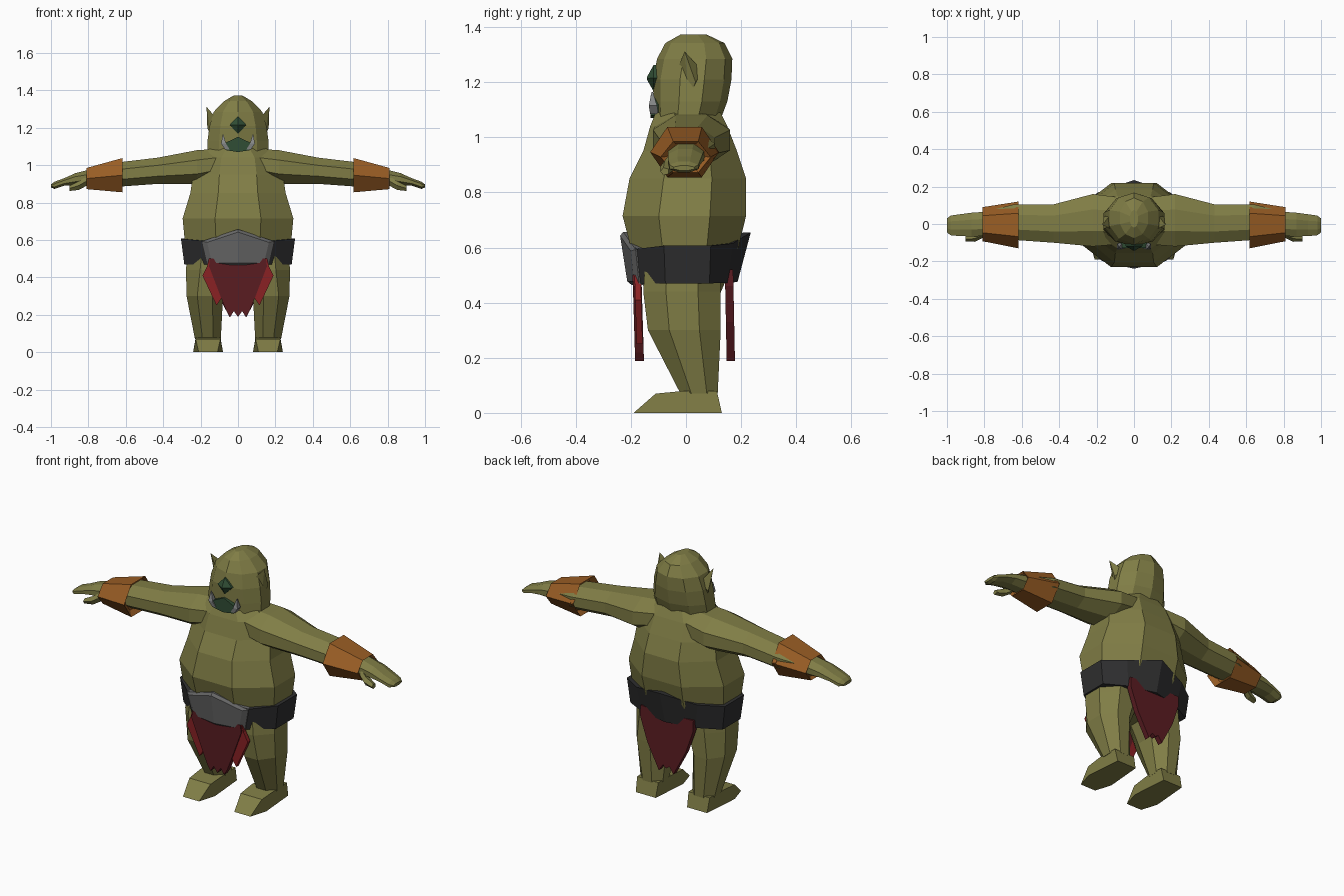
import bpy, bmesh, math
from mathutils import Vector


def material(name, r, g, b):
    m = bpy.data.materials.new(name)
    m.diffuse_color = (r, g, b, 1)
    return m


SKIN = material("olive skin", 0.215, 0.205, 0.06)
LEATHER = material("orange leather", 0.32, 0.11, 0.018)
BELT = material("dark belt", 0.028, 0.028, 0.029)
STEEL = material("grey metal", 0.14, 0.14, 0.14)
RED = material("red cloth", 0.26, 0.016, 0.018)
DARK_RED = material("dark red cloth", 0.105, 0.012, 0.016)
GREEN = material("dark green", 0.03, 0.075, 0.035)
TUSK = material("tusk grey", 0.25, 0.26, 0.26)


def finish(name, bm, mat, mirror=False):
    bmesh.ops.recalc_face_normals(bm, faces=bm.faces)
    me = bpy.data.meshes.new(name)
    bm.to_mesh(me)
    bm.free()
    me.materials.append(mat)
    ob = bpy.data.objects.new(name, me)
    bpy.context.collection.objects.link(ob)
    if mirror:
        ob.modifiers.new("mirror", 'MIRROR').use_mirror_merge = False
    return ob


def skin_rings(bm, rings, closed=False):
    """Bridge equal-sized rings of points; cap the ends or join them."""
    vs = [[bm.verts.new(p) for p in r] for r in rings]
    n = len(vs[0])
    pairs = list(zip(vs, vs[1:])) + ([(vs[-1], vs[0])] if closed else [])
    for a, b in pairs:
        for i in range(n):
            j = (i + 1) % n
            bm.faces.new((a[i], a[j], b[j], b[i]))
    if not closed:
        bm.faces.new(vs[0])
        bm.faces.new(vs[-1])


def loft(name, axis, stations, n, mat, mirror=False, half=True):
    """Stations: position on axis, then min/max of the two other axes."""
    ang = [2 * math.pi * (i + (0.5 if half else 0)) / n for i in range(n)]
    cm = max(abs(math.cos(a)) for a in ang)
    sm = max(abs(math.sin(a)) for a in ang)
    rings = []
    for p, a0, a1, b0, b1 in stations:
        ring = []
        for t in ang:
            a = (a0 + a1) / 2 + (a1 - a0) / 2 * math.cos(t) / cm
            b = (b0 + b1) / 2 + (b1 - b0) / 2 * math.sin(t) / sm
            ring.append({'x': (p, a, b), 'y': (a, p, b), 'z': (a, b, p)}[axis])
        rings.append(ring)
    bm = bmesh.new()
    skin_rings(bm, rings)
    return finish(name, bm, mat, mirror)


def plate(name, pts, y, lean, thick, mat, mirror=False):
    """Flat xz outline with thickness; lean shifts y per unit below z 0.47."""
    bm = bmesh.new()
    skin_rings(bm, [[(x, y + d + lean * (0.47 - z), z) for x, z in pts] for d in (0, thick)])
    return finish(name, bm, mat, mirror)


def both_sides(pts):
    """Complete a right-hand outline that starts and ends on the centre line."""
    return pts + [(-p[0],) + tuple(p[1:]) for p in reversed(pts) if p[0] > 1e-6]


# Torso
loft("torso", 'z', [
    (0.40, -0.18, 0.18, -0.11, 0.11), (0.47, -0.265, 0.265, -0.16, 0.14),
    (0.60, -0.285, 0.285, -0.20, 0.19), (0.715, -0.296, 0.296, -0.23, 0.218),
    (0.85, -0.255, 0.255, -0.205, 0.218), (0.95, -0.24, 0.24, -0.155, 0.185),
    (1.04, -0.215, 0.215, -0.13, 0.15), (1.09, -0.15, 0.15, -0.11, 0.125)], 8, SKIN)

# Head
loft("head", 'z', [
    (1.05, -0.165, 0.165, -0.113, 0.12), (1.13, -0.163, 0.163, -0.118, 0.15),
    (1.21, -0.152, 0.152, -0.12, 0.165), (1.285, -0.13, 0.13, -0.105, 0.168),
    (1.342, -0.075, 0.075, -0.075, 0.14), (1.373, -0.022, 0.022, -0.02, 0.075)], 10, SKIN)

# Ears
bm = bmesh.new()
ear = [bm.verts.new(p) for p in ((0.115, -0.03, 1.25), (0.12, 0.06, 1.24), (0.14, 0.01, 1.14),
                                 (0.164, 0.035, 1.2), (0.168, -0.005, 1.312))]
bmesh.ops.convex_hull(bm, input=ear)
finish("ears", bm, SKIN, True)

# Eye, mouth and tusks
loft("eye", 'y', [(-0.10, -0.045, 0.045, 1.168, 1.262),
                  (-0.118, -0.045, 0.045, 1.168, 1.262),
                  (-0.142, -0.004, 0.004, 1.21, 1.218)], 4, GREEN, half=False)
plate("mouth", both_sides([(0, 1.152), (0.07, 1.118), (0.062, 1.08), (0, 1.07)]),
      -0.128, 0, 0.03, GREEN)
loft("tusks", 'z', [(1.085, 0.045, 0.07, -0.13, -0.10), (1.115, 0.064, 0.09, -0.135, -0.105),
                    (1.165, 0.078, 0.082, -0.125, -0.12)], 4, TUSK, True)

# Arms with hands
loft("arms", 'x', [
    (0.10, -0.11, 0.145, 0.93, 1.088), (0.22, -0.12, 0.16, 0.90, 1.08),
    (0.43, -0.10, 0.105, 0.90, 1.04), (0.64, -0.085, 0.105, 0.885, 1.015),
    (0.80, -0.065, 0.065, 0.89, 0.975), (0.87, -0.066, 0.06, 0.893, 0.957),
    (0.93, -0.065, 0.052, 0.89, 0.93), (0.98, -0.06, 0.045, 0.873, 0.912),
    (1.00, -0.045, 0.03, 0.88, 0.897)], 8, SKIN, True)
loft("thumbs", 'x', [(0.81, -0.075, -0.03, 0.89, 0.94), (0.85, -0.095, -0.045, 0.868, 0.915),
                     (0.90, -0.093, -0.06, 0.862, 0.89)], 5, SKIN, True)

# Forearm cuffs, six-sided and flared towards the elbow
loft("forearm_cuffs", 'x', [
    (0.64, -0.10, 0.115, 0.88, 1.02), (0.618, -0.13, 0.12, 0.855, 1.038),
    (0.81, -0.092, 0.09, 0.872, 0.985), (0.795, -0.07, 0.07, 0.885, 0.975)],
    6, LEATHER, True, half=False)

# Legs
loft("legs", 'z', [
    (0.52, 0.01, 0.272, -0.15, 0.125), (0.44, 0.02, 0.278, -0.155, 0.126),
    (0.30, 0.08, 0.275, -0.138, 0.126), (0.07, 0.092, 0.23, -0.02, 0.115)], 8, SKIN, True)

# Feet: side profile with a half width at every point
foot = [(0.13, 0, 0.062), (0.112, 0.08, 0.066), (-0.005, 0.08, 0.07),
        (-0.11, 0.07, 0.066), (-0.19, 0, 0.05), (-0.09, 0, 0.08)]
bm = bmesh.new()
skin_rings(bm, [[(0.16 + s * w, y, z) for y, z, w in foot] for s in (-1, 1)])
finish("feet", bm, SKIN, True)

# Belt: peaked at front and back
top = both_sides([(0, -0.225, 0.65), (0.19, -0.18, 0.595), (0.305, -0.08, 0.607),
                  (0.305, 0.09, 0.607), (0.19, 0.17, 0.615), (0, 0.235, 0.655)])
low = both_sides([(0, -0.195, 0.47), (0.165, -0.165, 0.47), (0.287, -0.075, 0.47),
                  (0.287, 0.085, 0.47), (0.165, 0.15, 0.472), (0, 0.187, 0.475)])
inner = lambda ring: [(x * 0.88, y * 0.88, z) for x, y, z in ring]
bm = bmesh.new()
skin_rings(bm, [low, top, inner(top), inner(low)], closed=True)
finish("belt", bm, BELT)

# Front belt plate with bevelled rim
rim = both_sides([(0, -0.228, 0.657), (0.192, -0.183, 0.593), (0.162, -0.17, 0.465), (0, -0.198, 0.465)])
c = Vector((0, -0.2, 0.555))
face = [c + (Vector(p) - c) * 0.86 + Vector((0, -0.015, 0)) for p in rim]
back = [(x, y + 0.03, z) for x, y, z in rim]
bm = bmesh.new()
skin_rings(bm, [back, rim, face])
bmesh.ops.connect_verts(bm, verts=[v for v in bm.verts if abs(v.co.x) < 1e-5 and v.co.y < -0.205])
finish("belt_plate", bm, STEEL)

# Loincloth: ragged front and back panels and two brighter side strips
plate("front_cloth", both_sides([(0, 0.50), (0.15, 0.50), (0.155, 0.46), (0.09, 0.29), (0.062, 0.22),
                                 (0.042, 0.188), (0.022, 0.22), (0, 0.188)]),
      -0.193, 0.03, 0.032, DARK_RED)
plate("side_cloth_strips", [(0.06, 0.50), (0.155, 0.50), (0.165, 0.46), (0.19, 0.41),
                            (0.115, 0.25), (0.06, 0.33)], -0.186, 0.03, 0.022, RED, True)
plate("back_cloth", both_sides([(0, 0.52), (0.165, 0.52), (0.165, 0.46), (0.12, 0.33),
                                (0.045, 0.188), (0.02, 0.225), (0, 0.21)]),
      0.142, 0.02, 0.03, DARK_RED)
